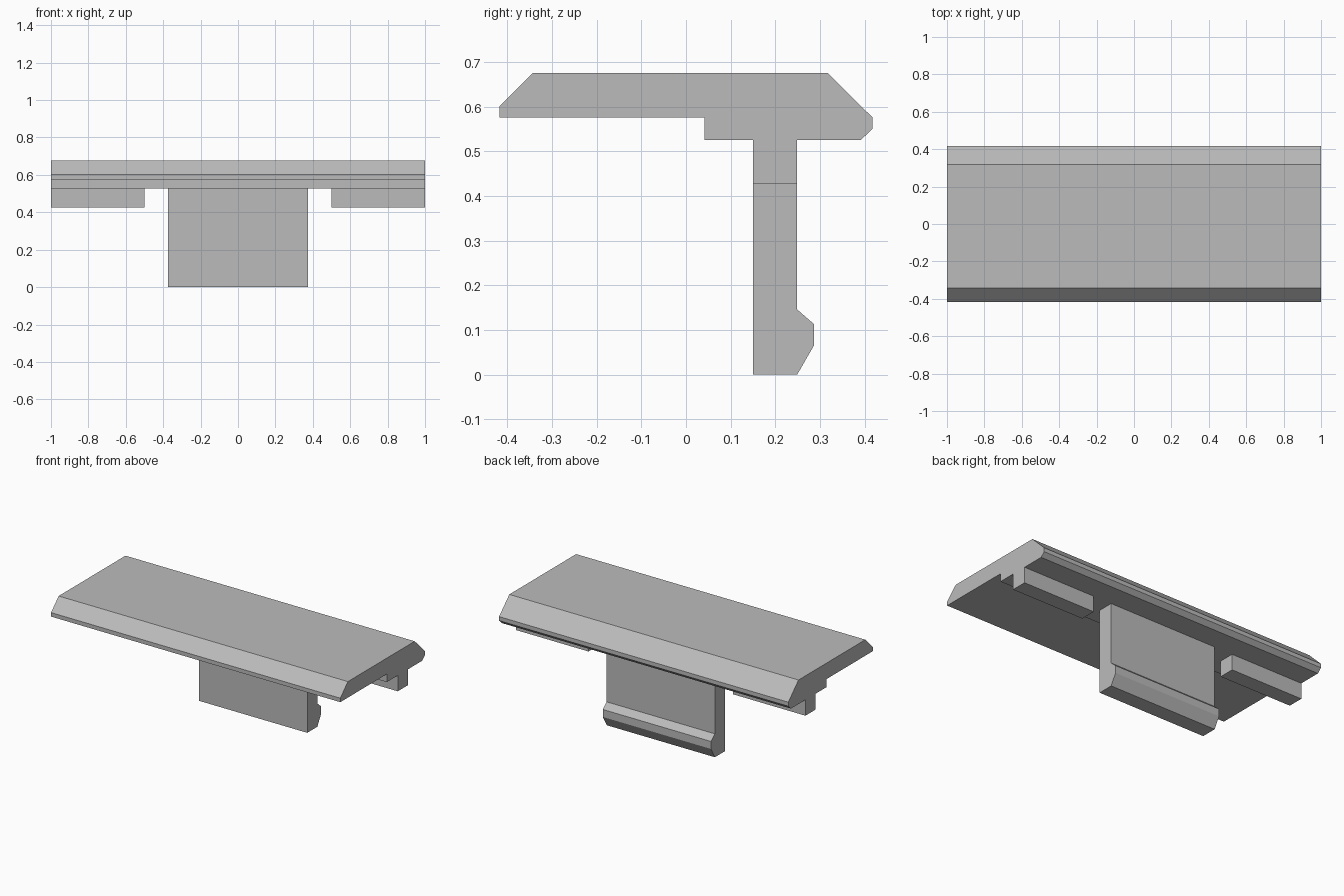
import bpy
import bmesh

cube = bpy.data.objects.get("Cube")
if cube:
    bpy.data.objects.remove(cube, do_unlink=True)

# Single plain grey plastic
GREY = (0.5, 0.5, 0.5, 1.0)
grey = bpy.data.materials.new("plain_grey")
grey.use_nodes = True
grey.diffuse_color = GREY
grey.node_tree.nodes["Principled BSDF"].inputs["Base Color"].default_value = GREY


def extrude_profile(name, profile, x0, x1):
    """Extrude a (y, z) side profile along x from x0 to x1."""
    bm = bmesh.new()
    face = bm.faces.new([bm.verts.new((x0, y, z)) for y, z in profile])
    result = bmesh.ops.extrude_face_region(bm, geom=[face])
    moved = [v for v in result["geom"] if isinstance(v, bmesh.types.BMVert)]
    bmesh.ops.translate(bm, verts=moved, vec=(x1 - x0, 0, 0))
    bmesh.ops.recalc_face_normals(bm, faces=bm.faces)
    mesh = bpy.data.meshes.new(name)
    bm.to_mesh(mesh)
    bm.free()
    mesh.materials.append(grey)
    obj = bpy.data.objects.new(name, mesh)
    bpy.context.collection.objects.link(obj)
    return obj


WALL_FRONT, WALL_BACK = 0.15, 0.249
PLATE_BOTTOM = 0.526

# Bevelled cover plate with a thicker step along the back
extrude_profile("cover_plate", [
    (-0.418, 0.576), (0.042, 0.576), (0.042, PLATE_BOTTOM),
    (0.392, PLATE_BOTTOM), (0.418, 0.551), (0.418, 0.576),
    (0.317, 0.676), (-0.343, 0.676), (-0.418, 0.601)], -1, 1)

# Central clip with a hooked lower edge
extrude_profile("snap_clip", [
    (WALL_FRONT, 0), (WALL_BACK, 0), (0.287, 0.066), (0.287, 0.113),
    (WALL_BACK, 0.146), (WALL_BACK, PLATE_BOTTOM),
    (WALL_FRONT, PLATE_BOTTOM)], -0.374, 0.374)

# Short locating ribs at both ends
for side, x0, x1 in (("right", -1, -0.5), ("left", 0.5, 1)):
    extrude_profile(side + "_rib", [
        (WALL_FRONT, 0.427), (WALL_BACK, 0.427),
        (WALL_BACK, PLATE_BOTTOM), (WALL_FRONT, PLATE_BOTTOM)], x0, x1)
